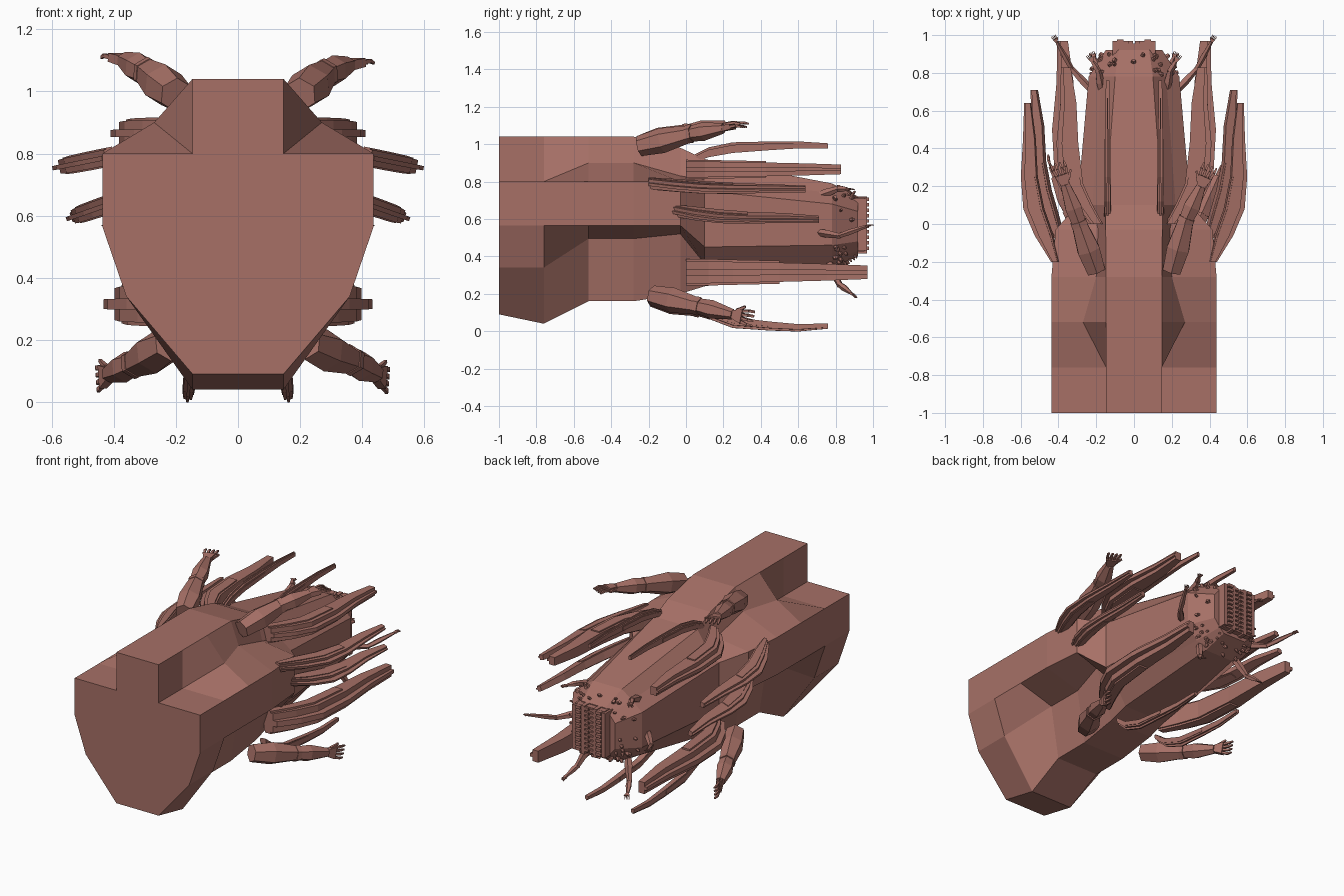
import bpy, bmesh, math, random
from mathutils import Vector as V

if "Cube" in bpy.data.objects:
    bpy.data.objects.remove(bpy.data.objects["Cube"])

random.seed(4)
mat = bpy.data.materials.new("fleshy_brown")
mat.diffuse_color = (0.385, 0.163, 0.134, 1)
mat.use_nodes = True
mat.node_tree.nodes["Principled BSDF"].inputs["Base Color"].default_value = mat.diffuse_color


def build(name, lofts):
    """Make one object out of several lofts; each loft is a list of rings."""
    bm = bmesh.new()
    for rings in lofts:
        vs = [[bm.verts.new(p) for p in r] for r in rings]
        n = len(vs[0])
        for a, b in zip(vs, vs[1:]):
            for i in range(n):
                bm.faces.new((a[i], a[(i + 1) % n], b[(i + 1) % n], b[i]))
        bm.faces.new(vs[0][::-1])
        bm.faces.new(vs[-1])
    bmesh.ops.recalc_face_normals(bm, faces=bm.faces)
    me = bpy.data.meshes.new(name)
    bm.to_mesh(me)
    bm.free()
    me.materials.append(mat)
    ob = bpy.data.objects.new(name, me)
    bpy.context.collection.objects.link(ob)
    return ob


def tube(p0, p1, r0, r1, n=6, flat=1.0):
    """Tapered n-sided prism between two points."""
    p0, p1 = V(p0), V(p1)
    q = (p1 - p0).to_track_quat('Z', 'Y')
    return [[p + q @ V((r * math.cos(2 * math.pi * (i + .5) / n),
                        r * flat * math.sin(2 * math.pi * (i + .5) / n), 0))
             for i in range(n)] for p, r in ((p0, r0), (p1, r1))]


def box(x0, x1, y0, y1, z0, z1):
    return [[V((x0, y, z0)), V((x1, y, z0)), V((x1, y, z1)), V((x0, y, z1))] for y in (y0, y1)]


# Body: half sections from top to bottom, mirrored into rings
sections = [
    (-1.0, (.147, 1.04), (.147, .80), (.437, .80), (.437, .565), (.36, .34), (.147, .09)),
    (-.76, (.147, 1.04), (.147, .80), (.437, .80), (.437, .565), (.36, .34), (.147, .04)),
    (-.52, (.147, 1.04), (.27, .90), (.437, .80), (.437, .565), (.20, .495), (.147, .16)),
    (-.28, (.147, 1.04), (.20, .90), (.437, .80), (.437, .565), (.20, .495), (.147, .16)),
    (-.03, (.15, .98), (.19, .83), (.415, .80), (.415, .565), (.26, .52), (.15, .20)),
    (.10, (.15, .92), (.22, .81), (.30, .75), (.30, .45), (.22, .36), (.15, .24)),
    (.78, (.10, .79), (.17, .74), (.24, .68), (.24, .46), (.17, .38), (.10, .34)),
    (.92, (.08, .72), (.11, .69), (.15, .64), (.15, .48), (.11, .43), (.08, .40)),
]
rings = [[V((x, y, z)) for x, z in pts] + [V((-x, y, z)) for x, z in pts[::-1]]
         for y, *pts in sections]
build("body", [rings])

# Mouth: two jaw blocks with a slot, and rows of teeth
mouth = [box(-.10, .10, .88, .955, .425, .715)]
for s in (1, -1):
    mouth.append(box(*sorted((s * .03, s * .055)), .88, .968, .415, .72))
    mouth.append(box(*sorted((s * .09, s * .115)), .88, .968, .43, .71))
    for k in range(10):
        z = .435 + k * .029
        mouth.append(box(*sorted((s * .006, s * .03)), .92, .968, z, z + .016))
        mouth.append(box(*sorted((s * .055, s * .09)), .92, .978, z, z + .018))
build("mouth", mouth)

# Eyes: bumps scattered over the faces of the head
eyes = []
a, b = rings[-2:]
for k in range(60):
    i, j = random.choice([(0, 1), (1, 2), (2, 3), (3, 4), (4, 5), (5, 6),
                          (6, 7), (7, 8), (8, 9), (9, 10), (10, 11), (11, 0)])
    t, u = random.uniform(.05, .9), random.uniform(.1, .9)
    p = a[i].lerp(a[j], u).lerp(b[i].lerp(b[j], u), t)
    d = (p - V((0, .75, .565))).normalized()
    r = random.uniform(.011, .02)
    eyes.append(tube(p - d * .012, p + d * .018, r, r * .55, 6, .7))
build("eyes", eyes)


def tentacle(name, origin, out, path, thick, ridge):
    """Ribbed ribbon; path rows are y, outward offset, half width."""
    out = V((out[0], 0, out[1])).normalized()
    side = V((-out.z, 0, out.x))
    lofts = []
    for lo, hi, tt in ((-1.0, .6, thick), (-.3, 1.0 + ridge, thick * .3), (-.8, .2, thick * 1.2)):
        rows = []
        for i, (y, c, w) in enumerate(path):
            t = tt * (1 - .4 * (i / (len(path) - 1)) ** 2)
            o = V((origin[0], y, origin[1]))
            rows.append([o + out * (c + m * w) + side * n * t
                         for m, n in ((lo, -1), (hi, -1), (hi, 1), (lo, 1))])
        lofts.append(rows if tt <= thick else rows[:-2])
    build(name, lofts)


def hand(p, d, s, sx, upright):
    """Palm, four fingers and a thumb."""
    d = d.normalized()
    w = d.cross(V((0, 0, 1))).normalized()
    up = w.cross(d)
    if upright:
        w, up = -up * sx, w * sx
    e = p + d * .055 * s
    ring = lambda o, a, b: [o + w * a * i + up * b * j for i, j in ((-1, -1), (1, -1), (1, 1), (-1, 1))]
    out = [[ring(p, .022 * s, .016 * s), ring(e, .038 * s, .014 * s)]]
    for k in range(4):
        a = e + w * (k - 1.5) * .019 * s
        m = a + d * .035 * s + w * (k - 1.5) * .005 * s
        out += [tube(a, m, .010 * s, .009 * s, 4),
                tube(m, m + d * .03 * s - up * .012 * s, .009 * s, .006 * s, 4)]
    a = p + d * .02 * s - w * sx * .025 * s
    out.append(tube(a, a + d * .045 * s - w * sx * .03 * s, .012 * s, .007 * s, 4))
    return out


def arm(name, pts, s=1.0, n=6, sx=1, upright=False):
    """Upper arm, forearm with cuff, and hand."""
    a, b, c = (V(p) for p in pts)
    m = a.lerp(b, .45)
    u = (c - b).normalized()
    lofts = [tube(a, m, .055 * s, .068 * s, n), tube(m, b, .068 * s, .046 * s, n),
             tube(b - u * .012 * s, b + u * .015 * s, .05 * s, .05 * s, n),
             tube(b, b.lerp(c, .4), .042 * s, .05 * s, n),
             tube(b.lerp(c, .4), c, .05 * s, .028 * s, n)]
    build(name, lofts + hand(c, u, s, sx, upright))


fin = [(0, .22, .04), (.12, .29, .055), (.25, .345, .06), (.5, .365, .055), (.75, .36, .04), (.97, .375, .025)]
short_fin = [(y * .855, c - .015, w) for y, c, w in fin]
upper = [(-.2, -.02, .02), (-.06, .04, .045), (.08, .095, .05), (.25, .12, .04), (.45, .12, .03), (.64, .13, .016)]
lower = [(-.08, -.03, .02), (.05, .03, .045), (.18, .075, .05), (.33, .095, .04), (.52, .095, .03), (.71, .115, .016)]
ridge = [(.04, 0, .02), (.12, .035, .025), (.25, .06, .027), (.45, .07, .022), (.6, .075, .018), (.76, .07, .013)]
under = [(y, c * 1.9 + .02, w) for y, c, w in ridge]
for s, side in ((1, "right"), (-1, "left")):
    # Tentacles round the tail
    tentacle(f"high_tentacle_{side}", (0, .865), (s, 0), short_fin, .043, .1)
    tentacle(f"low_tentacle_{side}", (0, .315), (s, 0), fin, .06, .25)
    tentacle(f"upper_side_tentacle_{side}", (.435 * s, .785), (s, -.2), upper, .026, .15)
    tentacle(f"lower_side_tentacle_{side}", (.42 * s, .635), (s, -.35), lower, .026, .15)
    tentacle(f"top_tentacle_{side}", (.14 * s, .92), (0, 1), ridge, .015, .1)
    tentacle(f"bottom_tentacle_{side}", (.145 * s, .18), (.1 * s, -1), under, .018, .1)
    # Small arms round the head
    arm(f"small_top_arm_{side}", [(.17 * s, .70, .72), (.19 * s, .81, .76), (.22 * s, .86, .76)], .35, 5, s)
    arm(f"small_side_arm_{side}", [(.22 * s, .70, .53), (.33 * s, .82, .51), (.41 * s, .965, .56)], .32, 5, s)
    arm(f"small_low_arm_{side}", [(.13 * s, .76, .38), (.18 * s, .82, .25), (.21 * s, .88, .205)], .35, 5, s)

# Four large arms, posed slightly differently
arm("upper_arm_right", [(.20, -.25, .99), (.275, .02, 1.055), (.355, .20, 1.085)], 1.0, 6, 1)
arm("upper_arm_left", [(-.20, -.25, .99), (-.29, .0, 1.06), (-.365, .21, 1.10)], 1.0, 6, -1)
arm("lower_arm_right", [(.22, -.18, .19), (.36, .06, .135), (.445, .25, .09)], 1.0, 6, 1, True)
arm("lower_arm_left", [(-.22, -.18, .185), (-.33, .06, .125), (-.415, .25, .09)], 1.0, 6, -1, True)
